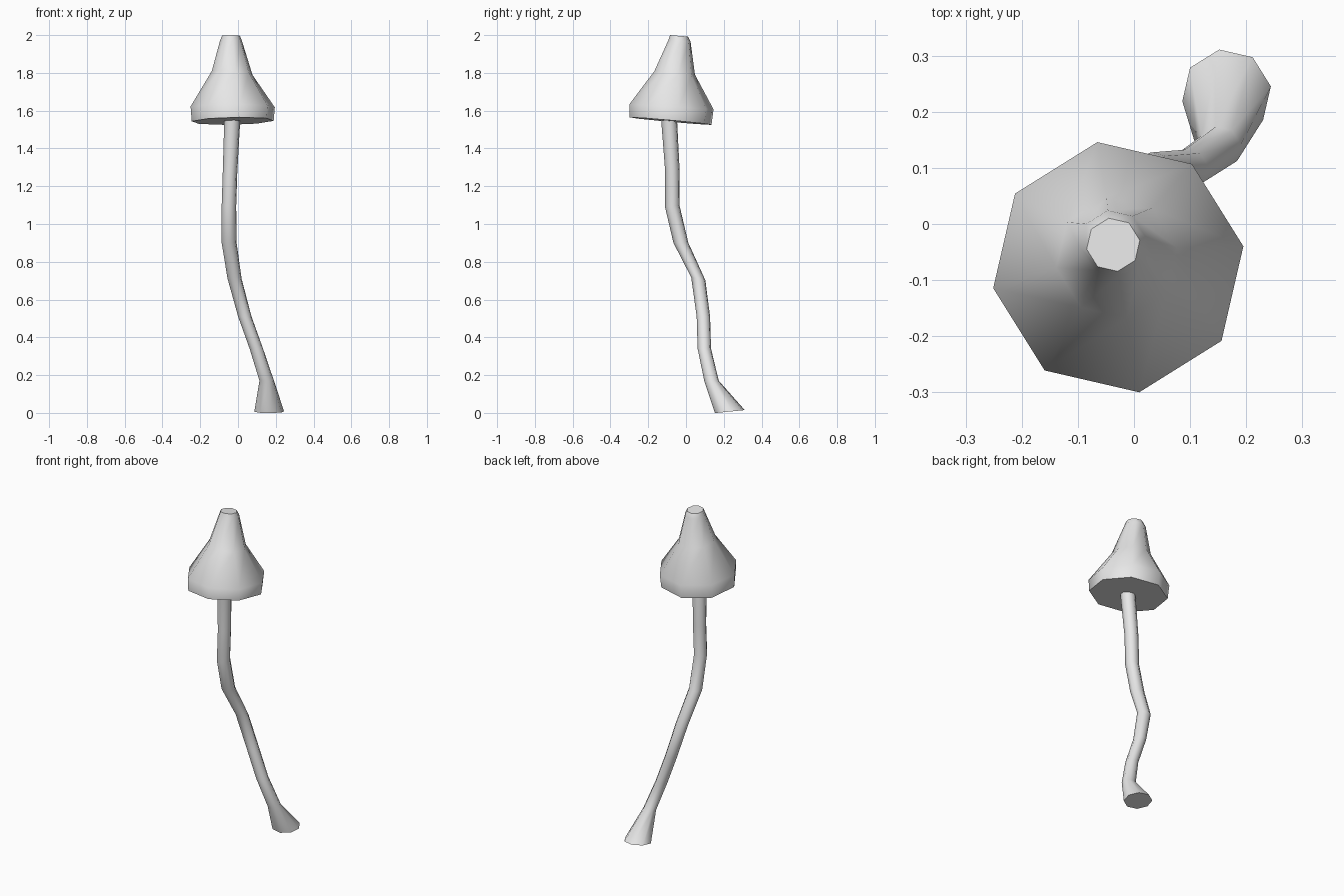
import bpy, bmesh, math

cube = bpy.data.objects.get("Cube")
if cube:
    bpy.data.objects.remove(cube, do_unlink=True)

SIDES = 8
TURN = math.radians(9.5)

mat = bpy.data.materials.new("pale grey")
mat.use_nodes = True
grey = (0.8, 0.8, 0.8, 1)
mat.diffuse_color = grey
mat.node_tree.nodes["Principled BSDF"].inputs["Base Color"].default_value = grey


def loft(name, rings):
    """Skin tilted octagons: (x, y, z, radius, slope along x, slope along y)."""
    bm = bmesh.new()
    loops = []
    for x, y, z, r, sx, sy in rings:
        loop = []
        for i in range(SIDES):
            a = TURN + math.tau * i / SIDES
            dx, dy = r * math.cos(a), r * math.sin(a)
            loop.append(bm.verts.new((x + dx, y + dy, z + sx * dx + sy * dy)))
        loops.append(loop)
    for low, high in zip(loops, loops[1:]):
        for i in range(SIDES):
            j = (i + 1) % SIDES
            bm.faces.new((low[i], low[j], high[j], high[i]))
    bm.faces.new(loops[0][::-1])
    bm.faces.new(loops[-1])
    bmesh.ops.recalc_face_normals(bm, faces=bm.faces)
    mesh = bpy.data.meshes.new(name)
    bm.to_mesh(mesh)
    bm.free()
    mesh.materials.append(mat)
    obj = bpy.data.objects.new(name, mesh)
    bpy.context.collection.objects.link(obj)
    bpy.ops.object.select_all(action="DESELECT")
    obj.select_set(True)
    bpy.context.view_layer.objects.active = obj
    bpy.ops.object.shade_smooth_by_angle(angle=math.radians(60))
    return obj


# Bent stalk with a flared foot
loft("stalk", [
    (0.165, 0.232, 0.007, 0.08, 0, 0.1),
    (0.152, 0.135, 0.17, 0.039, 0, 0),
    (0.097, 0.097, 0.34, 0.036, 0, 0),
    (0.036, 0.092, 0.51, 0.036, 0, 0),
    (-0.018, 0.065, 0.71, 0.038, 0, -0.2),
    (-0.047, -0.027, 0.9, 0.04, 0, 0),
    (-0.048, -0.073, 1.095, 0.039, 0, 0.1),
    (-0.042, -0.072, 1.28, 0.039, 0, 0),
    (-0.03, -0.09, 1.56, 0.043, 0, -0.1),
])

# Bell-shaped cap, leaning slightly, with a blunt tip
loft("cap", [
    (-0.028, -0.082, 1.545, 0.22, 0.02, -0.09),
    (-0.028, -0.077, 1.62, 0.226, 0, -0.06),
    (-0.031, -0.06, 1.8, 0.109, -0.08, -0.1),
    (-0.037, -0.034, 1.97, 0.059, 0, -0.1),
    (-0.037, -0.037, 1.996, 0.048, 0, -0.08),
])
